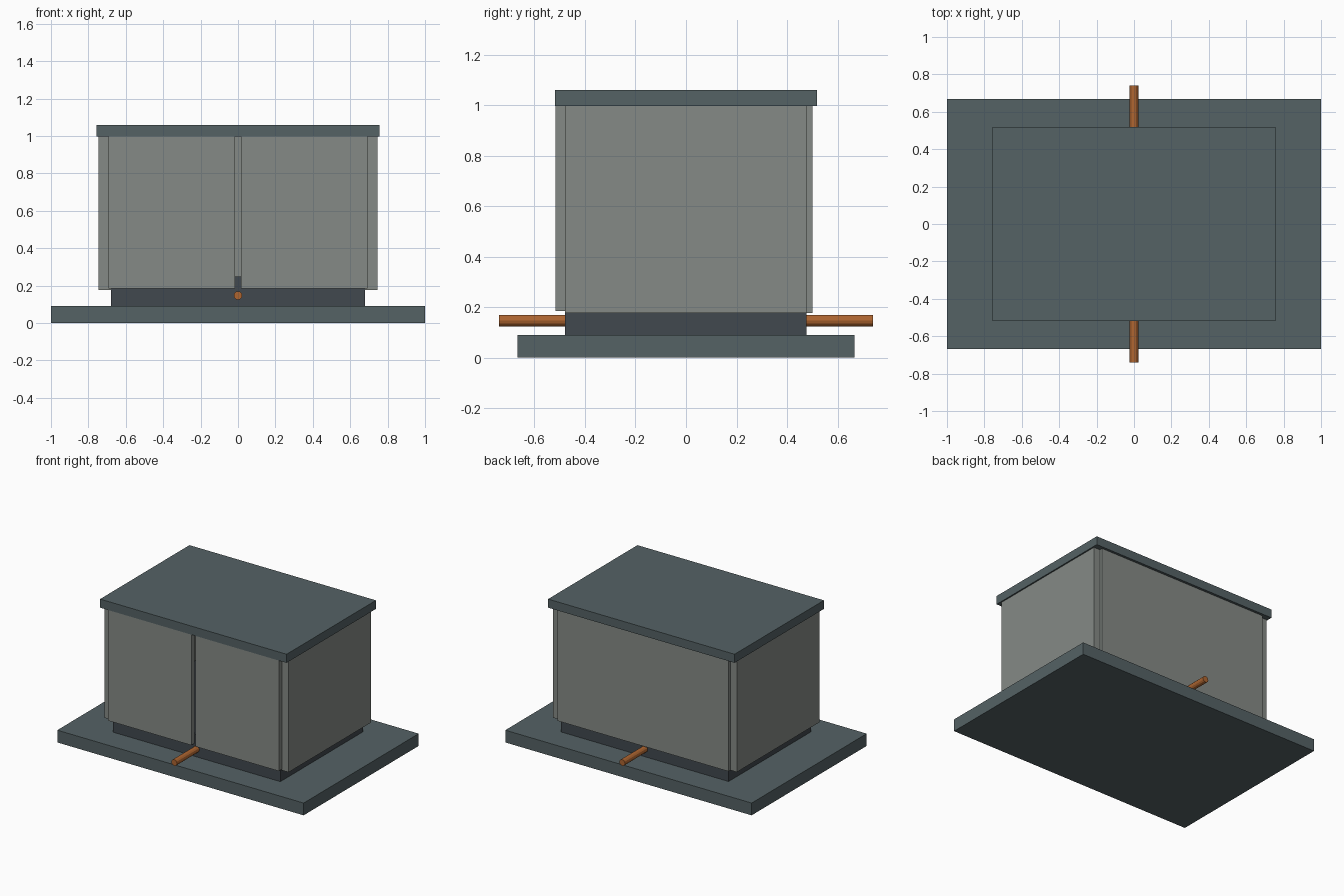
import bpy
import math

if "Cube" in bpy.data.objects:
    bpy.data.objects.remove(bpy.data.objects["Cube"])


def material(name, rgb):
    m = bpy.data.materials.new(name)
    m.diffuse_color = (*rgb, 1.0)
    m.use_nodes = True
    m.node_tree.nodes["Principled BSDF"].inputs["Base Color"].default_value = m.diffuse_color
    return m


SLATE = material("slate", (0.09, 0.122, 0.13))
PANEL = material("panel_grey", (0.235, 0.255, 0.238))
DARK = material("dark_steel", (0.053, 0.065, 0.077))
COPPER = material("copper", (0.42, 0.13, 0.03))


def box(name, x, y, z, mat):
    """Box given by (min, max) ranges on each axis."""
    bpy.ops.mesh.primitive_cube_add(
        size=1, location=[(a + b) / 2 for a, b in (x, y, z)])
    ob = bpy.context.object
    ob.name = name
    ob.scale = [b - a for a, b in (x, y, z)]
    bpy.ops.object.transform_apply(location=False, rotation=False, scale=True)
    ob.data.materials.append(mat)
    return ob


# Ground slab, recessed plinth and overhanging lid
box("base_slab", (-1, 1), (-0.667, 0.667), (0, 0.09), SLATE)
box("plinth", (-0.68, 0.68), (-0.48, 0.477), (0.09, 0.25), DARK)
box("lid", (-0.757, 0.757), (-0.518, 0.518), (0.997, 1.06), SLATE)

# Side walls and front doors, mirrored left and right
for side, s in (("left", -1), ("right", 1)):
    box(side + "_wall", sorted((s * 0.68, s * 0.747)), (-0.48, 0.477),
        (0.177, 0.997), PANEL)
    box(side + "_door", sorted((s * 0.017, s * 0.693)), (-0.517, -0.48),
        (0.185, 0.997), PANEL)

# Back wall
box("back_wall", (-0.695, 0.695), (0.477, 0.5), (0.177, 0.997), PANEL)

# Copper conductor running through the plinth
bpy.ops.mesh.primitive_cylinder_add(
    vertices=12, radius=0.023, depth=1.48, location=(0, 0, 0.147),
    rotation=(math.pi / 2, 0, 0))
rod = bpy.context.object
rod.name = "copper_rod"
rod.data.materials.append(COPPER)
